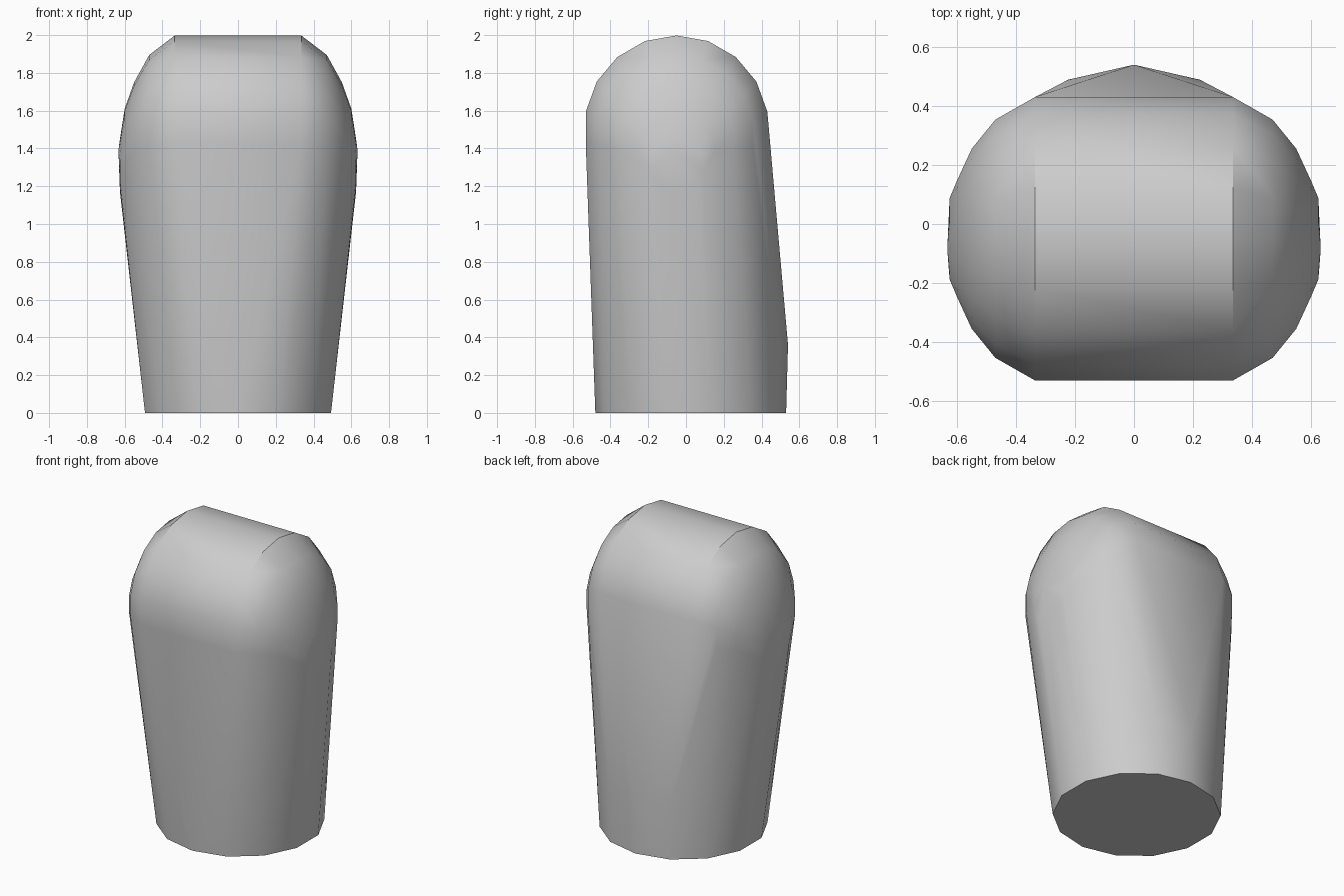
import bpy
import bmesh
from math import sin, cos, tau, radians

if "Cube" in bpy.data.objects:
    bpy.data.objects.remove(bpy.data.objects["Cube"], do_unlink=True)

grey = bpy.data.materials.new("plain grey")
grey.use_nodes = True
colour = (0.6, 0.6, 0.6, 1)
grey.diffuse_color = colour
grey.node_tree.nodes["Principled BSDF"].inputs["Base Color"].default_value = colour

bm = bmesh.new()


def upright_ring(x, y, z, radius, sides=18):
    """Circle facing sideways, one slice of a rounded shoulder."""
    for i in range(sides):
        a = tau * i / sides
        bm.verts.new((x, y + radius * sin(a), z + radius * cos(a)))


def flat_ring(y, z, radius, sides=14):
    """Level circle, one slice of the foot."""
    for i in range(sides):
        a = tau * i / sides
        bm.verts.new((radius * sin(a), y + radius * cos(a), z))


# Foot: short round drum
flat_ring(0.025, 0, 0.505)
flat_ring(0.025, 0.36, 0.515)

# Shoulders: slices shrinking and sinking towards each side
slices = [(0.335, 1.51, 0.488), (0.47, 1.485, 0.41), (0.55, 1.44, 0.31),
          (0.6, 1.41, 0.2), (0.625, 1.31, 0.14)]
for side in (-1, 1):
    for x, z, radius in slices:
        upright_ring(side * x, -0.05, z, radius)
    bm.verts.new((side * 0.633, -0.085, 1.39))

# Skin stretched over foot and shoulders
hull = bmesh.ops.convex_hull(bm, input=bm.verts[:], use_existing_faces=False)
loose = {v for v in hull["geom_interior"] if isinstance(v, bmesh.types.BMVert)}
loose |= {v for v in bm.verts if not v.link_faces}
bmesh.ops.delete(bm, geom=list(loose), context="VERTS")
bmesh.ops.dissolve_limit(bm, angle_limit=radians(0.5), verts=bm.verts[:], edges=bm.edges[:])
bmesh.ops.recalc_face_normals(bm, faces=bm.faces[:])

mesh = bpy.data.meshes.new("rounded_body")
bm.to_mesh(mesh)
bm.free()
body = bpy.data.objects.new("rounded_body", mesh)
bpy.context.collection.objects.link(body)
mesh.materials.append(grey)

# Smooth skin, crisp foot edge
bpy.ops.object.select_all(action="DESELECT")
body.select_set(True)
bpy.context.view_layer.objects.active = body
bpy.ops.object.shade_smooth_by_angle(angle=radians(35))
